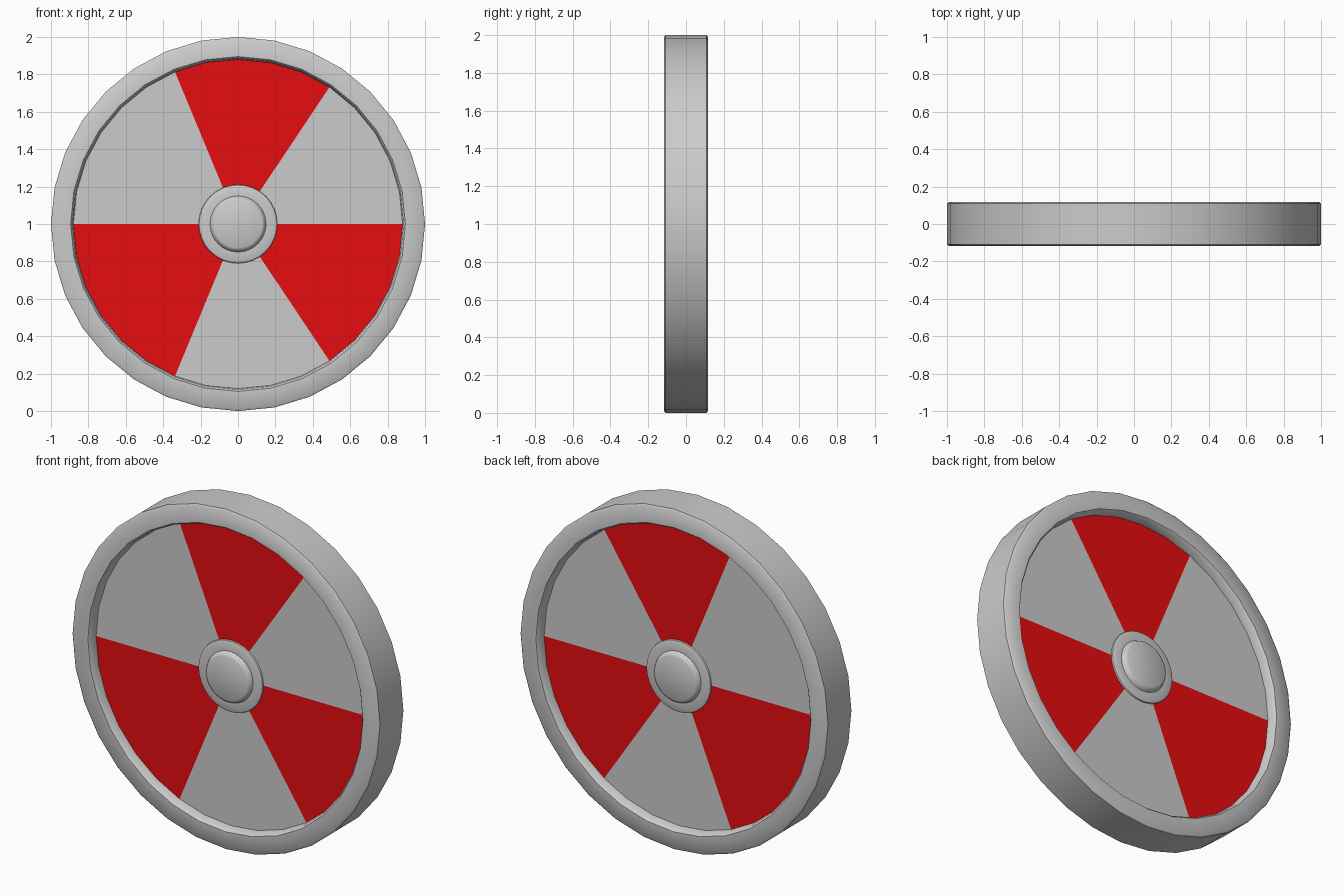
import bpy
import bmesh
from math import cos, sin, pi, radians

if "Cube" in bpy.data.objects:
    bpy.data.objects.remove(bpy.data.objects["Cube"])

SEGMENTS = 32
CENTRE_Z = 1.0


def lathe(name, profiles, sectors=range(SEGMENTS), material=None):
    """Turn (radius, y) profiles about the wheel axis, for the given sectors only."""
    bm = bmesh.new()

    def point(p, k):
        a = 2 * pi * k / SEGMENTS
        return bm.verts.new((p[0] * cos(a), p[1], CENTRE_Z + p[0] * sin(a)))

    for profile in profiles:
        for k in sectors:
            for p, q in zip(profile, profile[1:]):
                corners = [(p, k), (q, k), (q, k + 1), (p, k + 1)]
                if p[0] == 0:
                    corners.pop()
                elif q[0] == 0:
                    corners.pop(2)
                bm.faces.new([point(*c) for c in corners])
    bmesh.ops.remove_doubles(bm, verts=bm.verts, dist=1e-5)
    mesh = bpy.data.meshes.new(name)
    bm.to_mesh(mesh)
    bm.free()
    obj = bpy.data.objects.new(name, mesh)
    bpy.context.collection.objects.link(obj)
    if material:
        mesh.materials.append(material)
    bpy.ops.object.select_all(action='DESELECT')
    obj.select_set(True)
    bpy.context.view_layer.objects.active = obj
    bpy.ops.object.shade_smooth_by_angle(angle=radians(40))
    return obj


def mirrored(profile):
    """Same profile on the back side, running the other way."""
    return [(r, -y) for r, y in reversed(profile)]


red = bpy.data.materials.new("red_paint")
red.diffuse_color = (0.8, 0.004, 0.005, 1)
red.use_nodes = True
red.node_tree.nodes["Principled BSDF"].inputs["Base Color"].default_value = red.diffuse_color

# Outer rim with a softened inner lip and outer edges
rim = [(0.88, -0.062), (0.885, -0.105), (0.895, -0.117), (0.99, -0.117), (1.0, -0.109)]
lathe("rim", [rim + mirrored(rim)])

# Recessed disc faces, painted in alternating wedges
disc = [(0.19, -0.062), (0.882, -0.062)]
faces = [disc, mirrored(disc)]
bounds = [0, 5, 10, 16, 22, 27, 32]
for i, (start, end) in enumerate(zip(bounds, bounds[1:])):
    is_red = i % 2 == 1
    lathe(f"{'red' if is_red else 'grey'}_wedge_{i // 2 + 1}", faces,
          range(start, end), red if is_red else None)

# Stepped hub on each side
hub = [(0, -0.102), (0.128, -0.102), (0.14, -0.096), (0.15, -0.075),
       (0.195, -0.075), (0.208, -0.07), (0.211, -0.06)]
lathe("front_hub", [hub])
lathe("back_hub", [mirrored(hub)])
